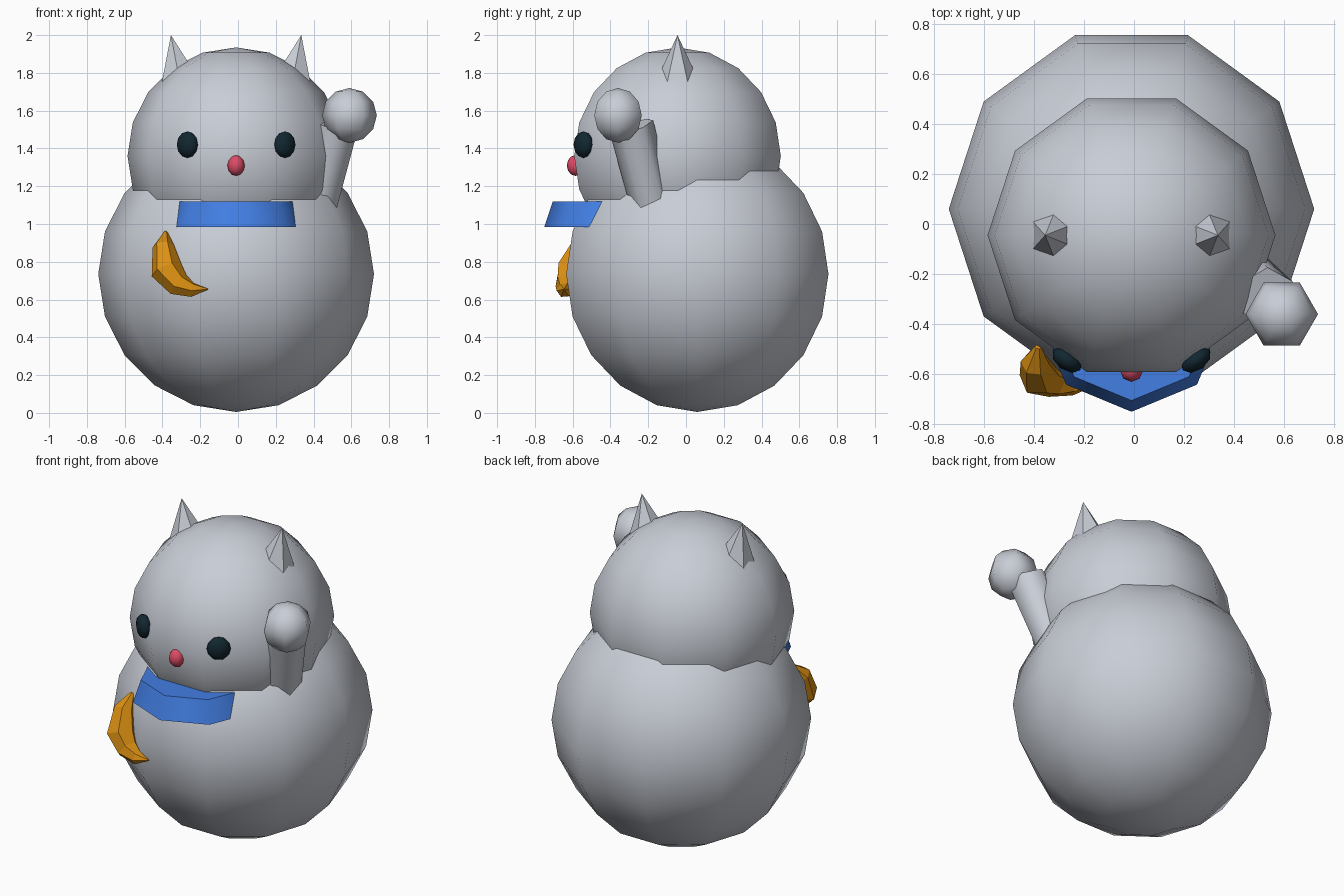
import bpy, bmesh, math
from mathutils import Matrix, Vector

cube = bpy.data.objects.get("Cube")
if cube:
    bpy.data.objects.remove(cube)

CX = -0.01  # plane of symmetry


def material(name, rgb):
    m = bpy.data.materials.new(name)
    m.use_nodes = True
    color = (*rgb, 1)
    m.diffuse_color = color
    m.node_tree.nodes["Principled BSDF"].inputs["Base Color"].default_value = color
    return m


GREY = material("pale_grey", (0.58, 0.61, 0.67))
DARK = material("dark_teal", (0.006, 0.02, 0.03))
PINK = material("pink_red", (0.72, 0.07, 0.13))
BLUE = material("blue", (0.055, 0.21, 0.77))
ORANGE = material("orange", (0.72, 0.28, 0.006))


def finish(name, bm, mat, angle):
    """Turn a bmesh into an object; edges sharper than the angle stay hard."""
    bmesh.ops.recalc_face_normals(bm, faces=bm.faces)
    mesh = bpy.data.meshes.new(name)
    bm.to_mesh(mesh)
    bm.free()
    mesh.materials.append(mat)
    obj = bpy.data.objects.new(name, mesh)
    bpy.context.collection.objects.link(obj)
    if angle:
        bpy.ops.object.select_all(action='DESELECT')
        obj.select_set(True)
        bpy.context.view_layer.objects.active = obj
        bpy.ops.object.shade_smooth_by_angle(angle=math.radians(angle))
    return obj


def ball(name, mat, center, size, segments, rings, turn=0.0):
    """Ellipsoid with a vertex on its own +x axis, then turned about z."""
    bm = bmesh.new()
    bmesh.ops.create_uvsphere(bm, u_segments=segments, v_segments=rings, radius=1)
    ring_vert = max(bm.verts, key=lambda v: v.co.xy.length)
    align = -math.atan2(ring_vert.co.y, ring_vert.co.x)
    bm.transform(Matrix.Translation(center) @ Matrix.Rotation(turn, 4, 'Z')
                 @ Matrix.Diagonal((*size, 1)) @ Matrix.Rotation(align, 4, 'Z'))
    return finish(name, bm, mat, 80)


def frustum(name, mat, start, end, r_start, r_end, sides, angle):
    """Tapered prism running from start to end."""
    start, end = Vector(start), Vector(end)
    axis = end - start
    bm = bmesh.new()
    bmesh.ops.create_cone(bm, cap_ends=True, segments=sides, radius1=r_start,
                          radius2=r_end, depth=axis.length)
    spin = Vector((0, 0, 1)).rotation_difference(axis).to_matrix().to_4x4()
    bm.transform(Matrix.Translation((start + end) / 2) @ spin)
    return finish(name, bm, mat, angle)


# Body and head
ball("body", GREY, (CX, 0.06, 0.735), (0.73,) * 3, 10, 10)
ball("head", GREY, (CX, -0.045, 1.36), (0.575,) * 3, 10, 10)

# Ears and eyes on both sides
for side, s in (("right", -1), ("left", 1)):
    frustum(side + "_ear", GREY, (CX + s * 0.288, -0.045, 1.70),
            (CX + s * 0.345, -0.045, 2.0), 0.14, 0.0, 6, 30)
    ball(side + "_eye", DARK, (CX + s * 0.258, -0.543, 1.42),
         (0.068, 0.042, 0.07), 8, 6, s * math.radians(36))

# Nose
ball("nose", PINK, (CX, -0.585, 1.31), (0.046, 0.046, 0.055), 8, 6)

# Raised left arm with round paw
frustum("left_arm", GREY, (0.40, -0.155, 1.0), (0.53, -0.29, 1.52), 0.11, 0.12, 6, 65)
ball("left_paw", GREY, (0.59, -0.36, 1.575), (0.145,) * 3, 6, 6)

# Collar, sunk into the chest
frustum("collar", BLUE, (CX, -0.38, 0.985), (CX, -0.38, 1.12), 0.37, 0.325, 8, 50)

# Curved fish-like crescent on the right of the chest: centre and radius per ring
path = [((-0.383, -0.49, 0.955), 0.012), ((-0.395, -0.555, 0.88), 0.058),
        ((-0.378, -0.605, 0.755), 0.085), ((-0.315, -0.63, 0.68), 0.066),
        ((-0.240, -0.645, 0.65), 0.04), ((-0.160, -0.645, 0.655), 0.003)]
bm = bmesh.new()
rings = []
for i, (center, radius) in enumerate(path):
    before, after = path[max(i - 1, 0)][0], path[min(i + 1, len(path) - 1)][0]
    tangent = (Vector(after) - Vector(before)).normalized()
    outward = Vector((-0.55, -0.83, 0))
    u = (outward - tangent * outward.dot(tangent)).normalized()
    v = tangent.cross(u)
    turns = [math.tau * k / 6 for k in range(6)]
    rings.append([bm.verts.new(Vector(center) + radius * (u * math.cos(t) + v * math.sin(t)))
                  for t in turns])
for a, b in zip(rings, rings[1:]):
    for k in range(6):
        bm.faces.new((a[k], a[k - 1], b[k - 1], b[k]))
bm.faces.new(rings[0])
bm.faces.new(rings[-1])
finish("crescent", bm, ORANGE, 0)
